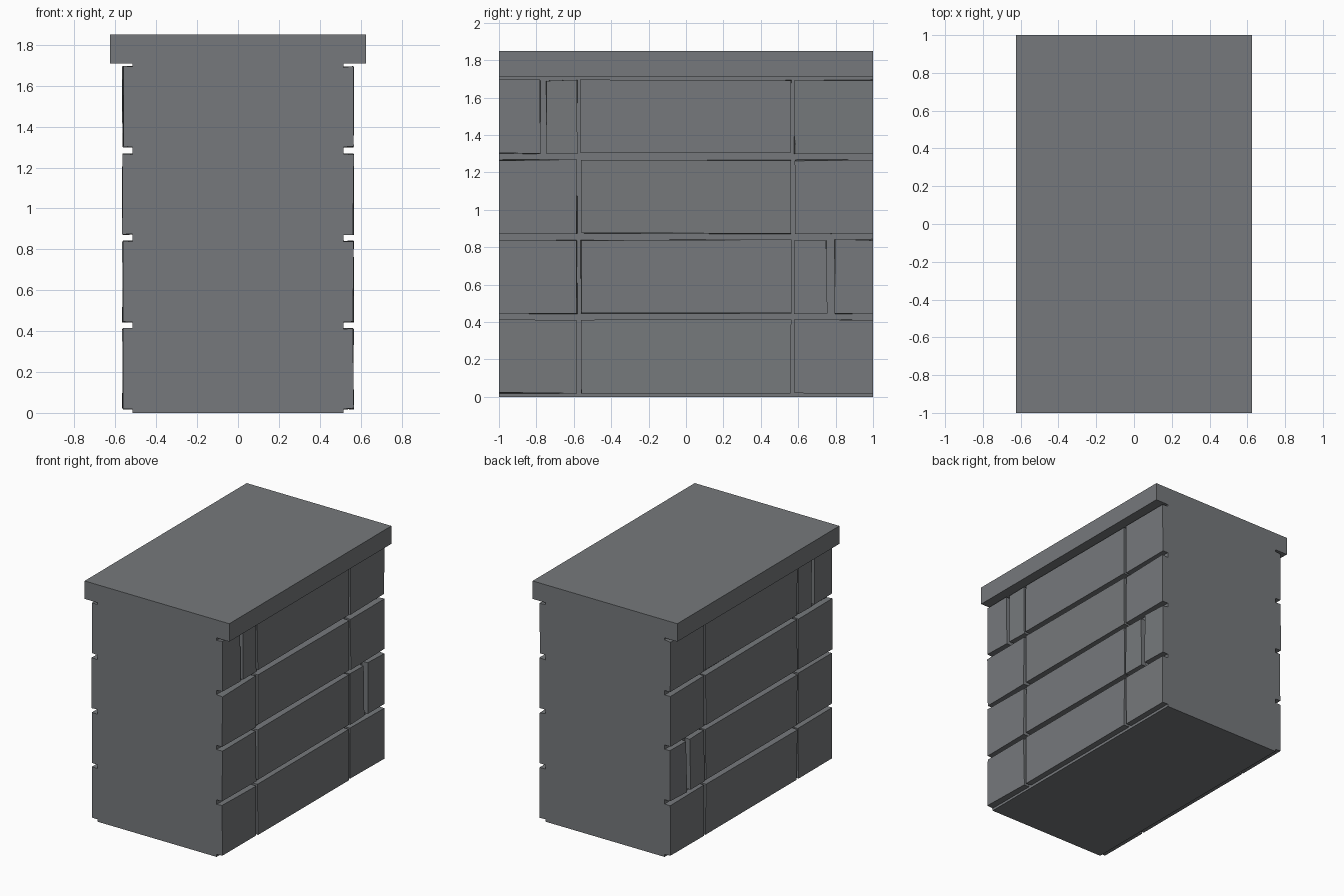
import bpy, bmesh, random
from mathutils import Vector

random.seed(4)
cube = bpy.data.objects.get("Cube")
if cube:
    bpy.data.objects.remove(cube, do_unlink=True)

stone = bpy.data.materials.new("grey stone")
stone.use_nodes = True
GREY = (0.18, 0.19, 0.2, 1)
stone.diffuse_color = GREY
stone.node_tree.nodes["Principled BSDF"].inputs["Base Color"].default_value = GREY


def block(name, low, high, wobble=0.0):
    """Box between two corners; wobble makes the outer face slightly uneven."""
    low, high = Vector(low), Vector(high)
    bm = bmesh.new()
    bmesh.ops.create_cube(bm, size=1)
    for v in bm.verts:
        outer = abs(low.x if v.co.x < 0 else high.x) == max(abs(low.x), abs(high.x))
        v.co = [(low[i] if v.co[i] < 0 else high[i]) for i in range(3)]
        if wobble:
            if abs(v.co.y) < 1:
                v.co.y += random.uniform(-wobble, wobble)
            v.co.z += random.uniform(-wobble, wobble)
            if outer:
                v.co.x += random.uniform(-wobble, wobble)
    mesh = bpy.data.meshes.new(name)
    bm.to_mesh(mesh)
    bm.free()
    mesh.materials.append(stone)
    obj = bpy.data.objects.new(name, mesh)
    bpy.context.collection.objects.link(obj)
    return obj


# Solid core and overhanging cap
block("wall_core", (-0.515, -1, 0), (0.515, 1, 1.72))
block("wall_cap", (-0.625, -1, 1.71), (0.625, 1, 1.85))

# Each course: bottom, top and the centre and width of its upright joints
SIDE = [(-0.573, 0.02), (0.57, 0.02)]
COURSES = [
    (0.02, 0.412, SIDE),
    (0.445, 0.84, SIDE + [(0.775, 0.045)]),
    (0.873, 1.265, SIDE),
    (1.302, 1.693, [(-0.763, 0.035)] + SIDE),
]

# Raised bricks in four courses on both long sides
for label, sign in (("left", 1), ("right", -1)):
    for row, (bottom, top, joints) in enumerate(COURSES, 1):
        start = -1
        for n, (centre, gap) in enumerate(joints + [(1, 0)], 1):
            end = centre - gap / 2
            xs = sorted((sign * 0.505, sign * 0.564))
            block(f"{label}_brick_{row}_{n}", (xs[0], start, bottom),
                  (xs[1], end, top), 0.004)
            start = centre + gap / 2
